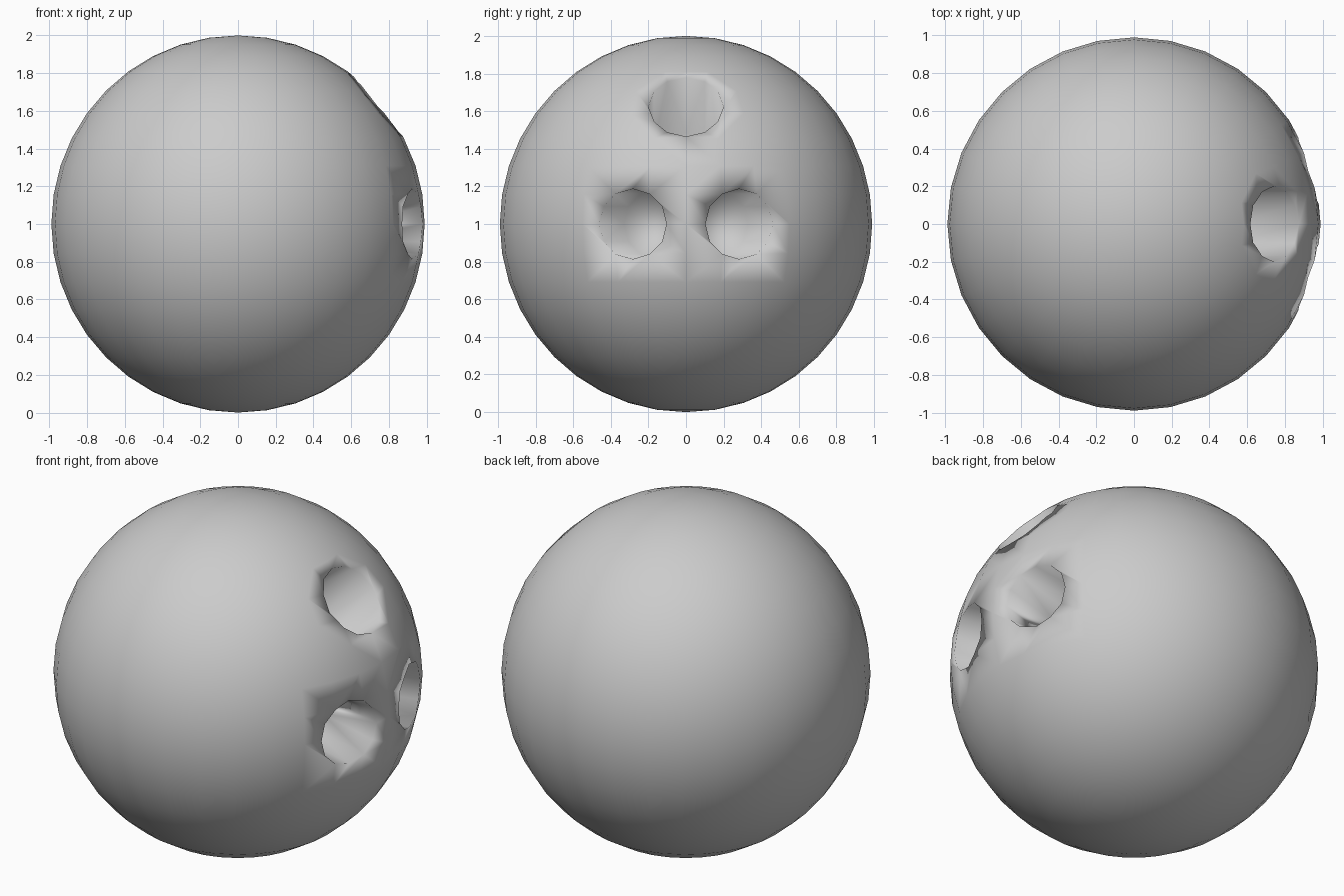
import bpy
from math import radians
from mathutils import Vector, Matrix

if "Cube" in bpy.data.objects:
    bpy.data.objects.remove(bpy.data.objects["Cube"])

CENTRE = Vector((0, 0, 1))

# One plain grey finish
grey = bpy.data.materials.new("plain_grey")
grey.use_nodes = True
grey.diffuse_color = (0.6, 0.6, 0.6, 1)
grey.node_tree.nodes["Principled BSDF"].inputs["Base Color"].default_value = (0.6, 0.6, 0.6, 1)

# Ball
bpy.ops.mesh.primitive_uv_sphere_add(segments=32, ring_count=20, radius=1, location=CENTRE)
ball = bpy.context.object
ball.name = "ball"
ball.data.transform(Matrix.Diagonal((0.99, 0.99, 1, 1)))
ball.data.materials.append(grey)


def drill(name, yaw, pitch, radius, depth=0.45):
    """Cut one round finger hole along a line through the ball's centre."""
    turn = Matrix.Rotation(radians(yaw), 4, 'Z') @ Matrix.Rotation(radians(90 - pitch), 4, 'Y')
    axis = turn @ Vector((0, 0, 1))
    bottom, top = 0.965 - depth, 1.2
    bpy.ops.mesh.primitive_cylinder_add(vertices=12, radius=radius, depth=top - bottom)
    cutter = bpy.context.object
    cutter.name = name
    cutter.matrix_world = Matrix.Translation(CENTRE + axis * (top + bottom) / 2) @ turn
    cutter.data.materials.append(grey)
    cutter.hide_render = True
    mod = ball.modifiers.new(name, 'BOOLEAN')
    mod.operation = 'DIFFERENCE'
    mod.solver = 'EXACT'
    mod.object = cutter
    return cutter


# Two finger holes side by side and a thumb hole above
cutters = [drill("left_finger_cutter", 17, 0, 0.187),
           drill("right_finger_cutter", -17, 0, 0.187),
           drill("thumb_cutter", 0, 40, 0.2)]

# Apply the cuts, then remove the helpers
bpy.ops.object.select_all(action='DESELECT')
ball.select_set(True)
bpy.context.view_layer.objects.active = ball
for mod in list(ball.modifiers):
    bpy.ops.object.modifier_apply(modifier=mod.name)
for cutter in cutters:
    bpy.data.objects.remove(cutter)

# Merge slivers along the rims and shade softly all over
bpy.ops.object.mode_set(mode='EDIT')
bpy.ops.mesh.select_all(action='SELECT')
bpy.ops.mesh.remove_doubles(threshold=0.025)
bpy.ops.object.mode_set(mode='OBJECT')
bpy.ops.object.shade_smooth()
